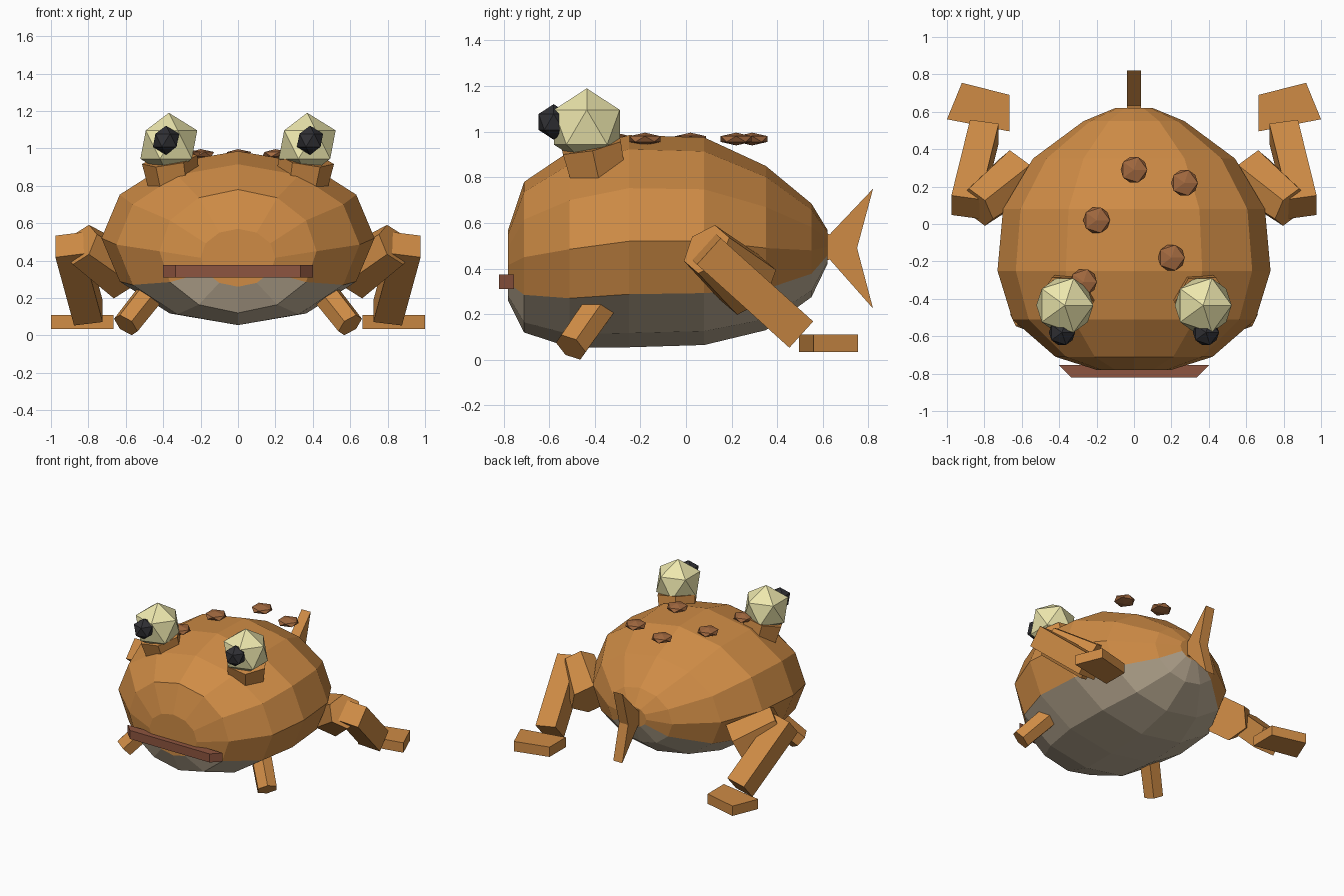
import bpy, bmesh
from math import cos, sin, pi
from mathutils import Vector, Matrix

if "Cube" in bpy.data.objects:
    bpy.data.objects.remove(bpy.data.objects["Cube"])


def mat(name, c):
    m = bpy.data.materials.new(name)
    m.diffuse_color = (*c, 1)
    m.use_nodes = True
    m.node_tree.nodes["Principled BSDF"].inputs["Base Color"].default_value = m.diffuse_color
    return m


SKIN = mat("skin", (0.62, 0.26, 0.06))
BELLY = mat("belly", (0.52, 0.43, 0.31))
LIP = mat("lip", (0.27, 0.09, 0.05))
WART = mat("wart", (0.36, 0.14, 0.05))
EYE = mat("eye", (0.85, 0.80, 0.42))
PUPIL = mat("pupil", (0.03, 0.03, 0.035))


def finish(name, bm, *mats):
    bmesh.ops.recalc_face_normals(bm, faces=bm.faces)
    me = bpy.data.meshes.new(name)
    bm.to_mesh(me)
    bm.free()
    for m in mats:
        me.materials.append(m)
    ob = bpy.data.objects.new(name, me)
    bpy.context.collection.objects.link(ob)
    return ob


def ball(name, loc, r, m, squash=1.0):
    bm = bmesh.new()
    bmesh.ops.create_icosphere(bm, subdivisions=1, radius=r)
    bmesh.ops.scale(bm, vec=(1, 1, squash), verts=bm.verts)
    bmesh.ops.translate(bm, vec=loc, verts=bm.verts)
    return finish(name, bm, m)


def limb(name, a, b, r1, r2, sides, m, turn=0.0):
    """Tapered prism from a to b."""
    a, b = Vector(a), Vector(b)
    d = (b - a).normalized()
    side = Vector((1, 0, 0))
    side = (side - d * side.dot(d)).normalized()
    up = d.cross(side)
    bm = bmesh.new()
    rings = []
    for p, r in ((a, r1), (b, r2)):
        rings.append([bm.verts.new(p + r * (side * cos(t) + up * sin(t)))
                      for t in (2 * pi * i / sides + turn for i in range(sides))])
    for i in range(sides):
        j = (i + 1) % sides
        bm.faces.new((rings[0][i], rings[0][j], rings[1][j], rings[1][i]))
    bm.faces.new(rings[0])
    bm.faces.new(rings[1])
    return finish(name, bm, m)


def slab(name, pts, offset, m):
    """Flat outline pushed along an offset vector."""
    bm = bmesh.new()
    f = bm.faces.new([bm.verts.new(p) for p in pts])
    ext = bmesh.ops.extrude_face_region(bm, geom=[f], use_keep_orig=True)
    bmesh.ops.translate(bm, vec=offset,
                        verts=[v for v in ext["geom"] if isinstance(v, bmesh.types.BMVert)])
    return finish(name, bm, m)


# Body: twelve-sided elliptical rings (y, half width, centre z, half height)
RINGS = [(-0.78, 0.20, 0.415, 0.155), (-0.71, 0.42, 0.45, 0.33), (-0.51, 0.65, 0.485, 0.43),
         (-0.25, 0.73, 0.52, 0.465), (0.08, 0.70, 0.52, 0.455), (0.35, 0.54, 0.49, 0.36),
         (0.55, 0.27, 0.48, 0.205), (0.62, 0.10, 0.495, 0.075)]
bm = bmesh.new()
loops = [[bm.verts.new((w * cos(pi * i / 6), y, z + h * sin(pi * i / 6))) for i in range(12)]
         for y, w, z, h in RINGS]
for a, b in zip(loops, loops[1:]):
    for i in range(12):
        j = (i + 1) % 12
        f = bm.faces.new((a[i], a[j], b[j], b[i]))
        f.material_index = 1 if 7 <= i <= 10 else 0
bm.faces.new(loops[0])
bm.faces.new(loops[-1])
finish("body", bm, SKIN, BELLY)

# Mouth
slab("mouth", [(-0.40, -0.755, 0.31), (0.40, -0.755, 0.31), (0.335, -0.82, 0.31),
               (-0.335, -0.82, 0.31)], (0, 0, 0.065), LIP)

# Tail fin
slab("tail_fin", [(-0.038, 0.60, 0.56), (-0.038, 0.63, 0.55), (-0.038, 0.82, 0.75),
                  (-0.038, 0.75, 0.49), (-0.038, 0.82, 0.225), (-0.038, 0.63, 0.44),
                  (-0.038, 0.60, 0.43)], (0.076, 0, 0), SKIN)

# Warts on the back
for x, y in ((0, 0.29), (0.27, 0.22), (-0.2, 0.02), (0.2, -0.18), (-0.27, -0.31)):
    ball("wart", (x, y, 0.968), 0.08, WART, 0.35)

# Paired parts
for s, n in ((1, "right"), (-1, "left")):
    limb("eye_socket_" + n, (s * 0.335, -0.375, 0.76), (s * 0.365, -0.415, 0.94),
         0.135, 0.15, 6, SKIN)
    ball("eye_" + n, (s * 0.37, -0.435, 1.02), 0.17, EYE)
    ball("pupil_" + n, (s * 0.385, -0.58, 1.043), 0.078, PUPIL)
    limb("front_leg_" + n, (s * 0.39, -0.32, 0.32), (s * 0.60, -0.505, 0.055),
         0.08, 0.075, 6, SKIN)
    limb("thigh_" + n, (s * 0.61, 0.27, 0.33), (s * 0.84, 0.09, 0.485), 0.15, 0.12, 6, SKIN)
    limb("shin_" + n, (s * 0.90, 0.09, 0.485), (s * 0.80, 0.495, 0.12),
         0.11, 0.11, 4, SKIN, pi / 4)
    slab("foot_" + n, [(s * 0.92, 0.755, 0.035), (s * 0.665, 0.69, 0.035),
                       (s * 0.665, 0.495, 0.035), (s * 1.0, 0.56, 0.035)],
         (0, 0, 0.075), SKIN)
